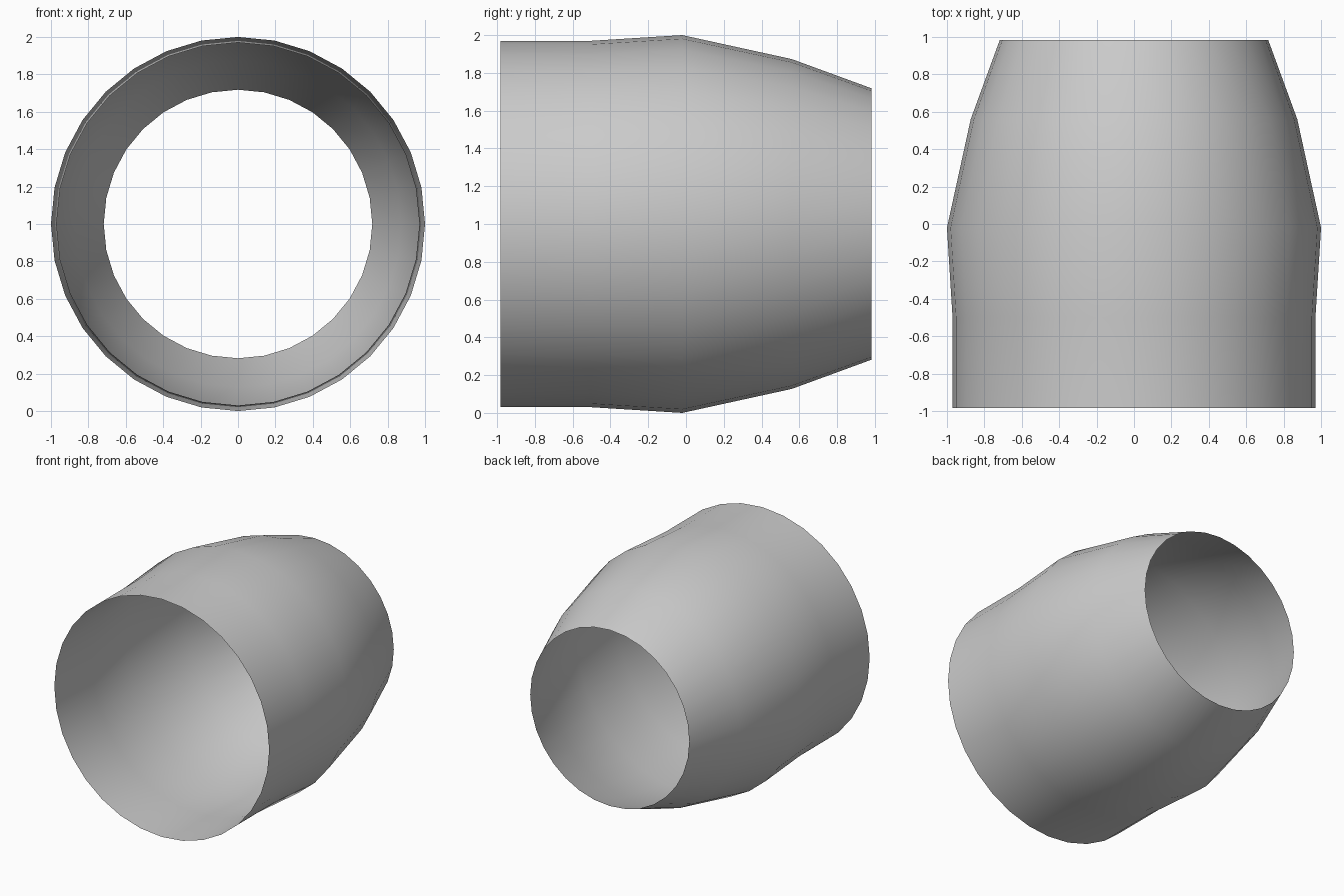
import bpy, bmesh, math

if "Cube" in bpy.data.objects:
    bpy.data.objects.remove(bpy.data.objects["Cube"])

# Profile of the open shell: (y along axis, radius)
PROFILE = [(-0.983, 0.97), (-0.50, 0.97), (-0.02, 1.0), (0.56, 0.873), (0.983, 0.718)]
SIDES = 32

bm = bmesh.new()
rings = []
for y, r in PROFILE:
    rings.append([bm.verts.new((r * math.cos(2 * math.pi * i / SIDES), y,
                                1.0 + r * math.sin(2 * math.pi * i / SIDES)))
                  for i in range(SIDES)])

# Single-walled skin between neighbouring rings, both ends open
for a, b in zip(rings, rings[1:]):
    for i in range(SIDES):
        j = (i + 1) % SIDES
        face = bm.faces.new((a[i], b[i], b[j], a[j]))
        face.smooth = True
        face.normal_update()
        c = face.calc_center_median()
        if face.normal.x * c.x + face.normal.z * (c.z - 1.0) < 0:
            face.normal_flip()

mesh = bpy.data.meshes.new("nacelle_shell")
bm.to_mesh(mesh)
bm.free()
shell = bpy.data.objects.new("nacelle_shell", mesh)
bpy.context.collection.objects.link(shell)
